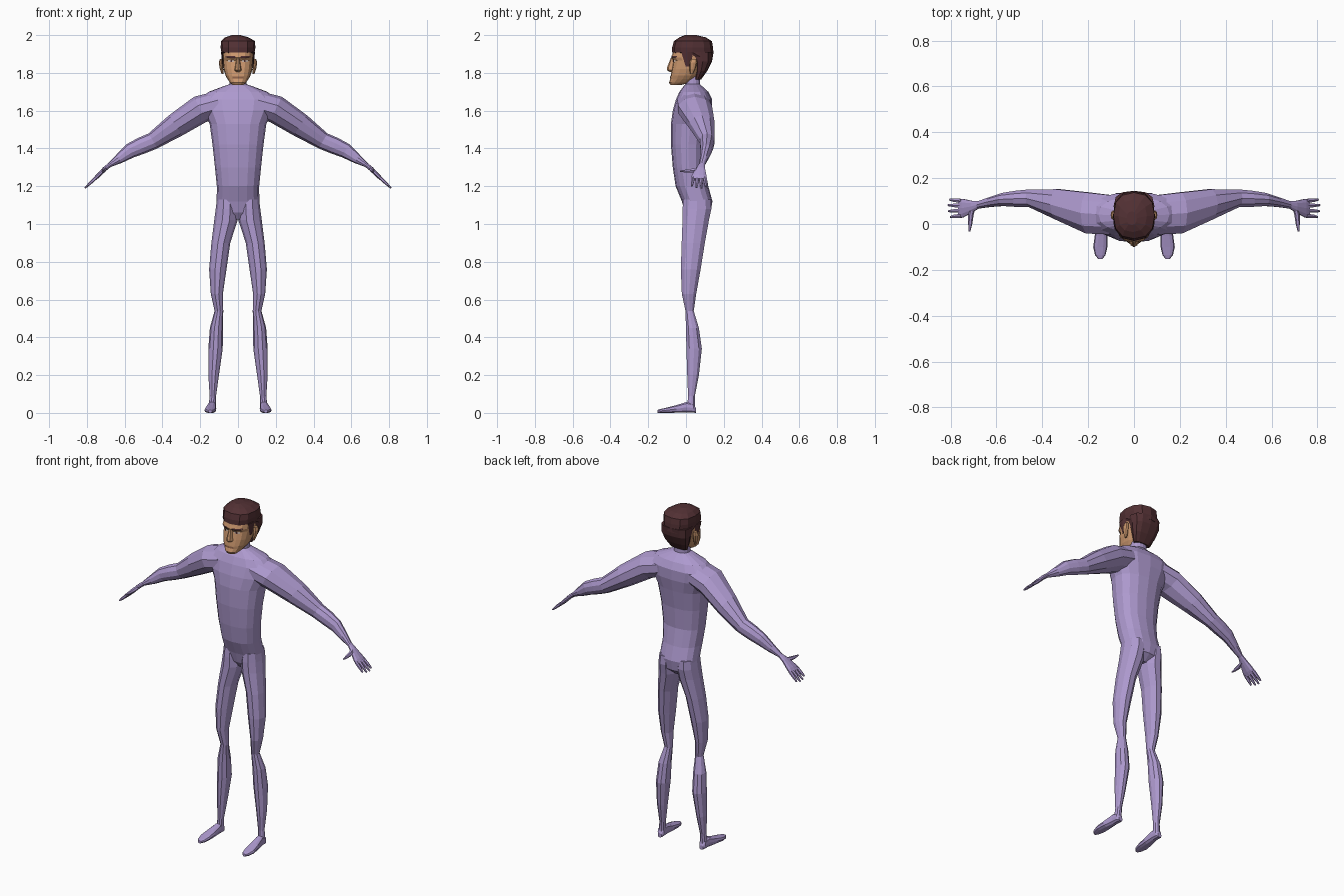
import bpy, bmesh, math
from mathutils import Vector
from mathutils.bvhtree import BVHTree


def material(name, rgb):
    m = bpy.data.materials.new(name)
    m.diffuse_color = (*rgb, 1)
    return m


SUIT = material("lilac suit", (0.42, 0.32, 0.62))
SKIN = material("tan skin", (0.60, 0.31, 0.155))
SHADE = material("brown lips", (0.27, 0.12, 0.065))
HAIR = material("dark brown hair", (0.085, 0.03, 0.034))
WHITE = material("eye white", (0.62, 0.50, 0.42))


def finish(name, bm, mat, mirror):
    bmesh.ops.recalc_face_normals(bm, faces=bm.faces[:])
    me = bpy.data.meshes.new(name)
    bm.to_mesh(me)
    me.materials.append(mat)
    ob = bpy.data.objects.new(name, me)
    bpy.context.collection.objects.link(ob)
    if mirror:
        mod = ob.modifiers.new("mirror", 'MIRROR')
        mod.use_clip = False
        mod.use_mirror_merge = False
    return ob


def loft(name, rings, mat, n=12, p=2.0, mirror=False):
    """Skin a tube through rings given as (centre, half axis u, half axis v)."""
    bm = bmesh.new()
    loops = []
    for c, u, v in rings:
        loop = []
        for i in range(n):
            a = 2 * math.pi * i / n
            ca, sa = math.cos(a), math.sin(a)
            k = math.copysign(abs(ca) ** (2 / p), ca)
            s = math.copysign(abs(sa) ** (2 / p), sa)
            loop.append(bm.verts.new(Vector(c) + Vector(u) * k + Vector(v) * s))
        loops.append(loop)
    for a, b in zip(loops, loops[1:]):
        for i in range(n):
            j = (i + 1) % n
            bm.faces.new((a[i], a[j], b[j], b[i]))
    bm.faces.new(loops[0])
    bm.faces.new(loops[-1])
    return finish(name, bm, mat, mirror)


def stack(name, rows, mat, **kw):
    """Rows of (z, x centre, half width, y front, y back)."""
    return loft(name, [((x, (f + b) / 2, z), (hx, 0, 0), (0, (b - f) / 2, 0))
                       for z, x, hx, f, b in rows], mat, **kw)


def limb(name, rows, mat, **kw):
    """Rows of (x, z, y, half thickness, half width), a path seen from the front."""
    rings = []
    for i, (x, z, y, t, w) in enumerate(rows):
        a, b = rows[max(i - 1, 0)], rows[min(i + 1, len(rows) - 1)]
        d = Vector((b[0] - a[0], 0, b[1] - a[1])).normalized()
        rings.append(((x, y, z), (-d.z * t, 0, d.x * t), (0, w, 0)))
    return loft(name, rings, mat, mirror=True, **kw)


# Torso with the collar and neck
stack("torso", [
    (1.025, 0, 0.03, 0.02, 0.09),
    (1.06, 0, 0.108, -0.005, 0.13),
    (1.12, 0, 0.113, -0.022, 0.14),
    (1.20, 0, 0.112, -0.055, 0.118),
    (1.30, 0, 0.122, -0.07, 0.10),
    (1.42, 0, 0.135, -0.08, 0.107),
    (1.53, 0, 0.15, -0.08, 0.125),
    (1.60, 0, 0.185, -0.07, 0.138),
    (1.66, 0, 0.20, -0.053, 0.138),
    (1.70, 0, 0.155, -0.035, 0.118),
    (1.73, 0, 0.075, -0.012, 0.085),
    (1.74, 0, 0.046, -0.002, 0.075),
    (1.79, 0, 0.045, -0.005, 0.075)], SUIT, n=16, p=2.3)

# Legs
stack("leg", [
    (1.13, 0.060, 0.052, -0.018, 0.135),
    (1.08, 0.060, 0.058, -0.022, 0.138),
    (1.02, 0.064, 0.062, -0.022, 0.125),
    (0.90, 0.091, 0.050, -0.026, 0.103),
    (0.76, 0.107, 0.046, -0.030, 0.080),
    (0.63, 0.112, 0.032, -0.024, 0.056),
    (0.54, 0.101, 0.023, -0.004, 0.042),
    (0.45, 0.114, 0.035, -0.002, 0.070),
    (0.34, 0.119, 0.038, 0.000, 0.086),
    (0.20, 0.129, 0.028, 0.005, 0.070),
    (0.09, 0.133, 0.017, 0.010, 0.048),
    (0.03, 0.136, 0.020, 0.005, 0.048)], SUIT, n=10, mirror=True)

# Feet, lofted from heel to toe: (y, x centre, half width, height)
loft("foot", [((x, y, h / 2), (hx, 0, 0), (0, 0, h / 2)) for y, x, hx, h in [
    (0.052, 0.137, 0.012, 0.025),
    (0.040, 0.137, 0.021, 0.050),
    (0.005, 0.138, 0.022, 0.060),
    (-0.05, 0.143, 0.028, 0.042),
    (-0.10, 0.147, 0.031, 0.029),
    (-0.135, 0.147, 0.023, 0.021),
    (-0.152, 0.147, 0.010, 0.016)]], SUIT, n=10, p=2.6, mirror=True)

# Arms through to the palm
limb("arm", [
    (0.10, 1.635, 0.040, 0.070, 0.090),
    (0.20, 1.607, 0.048, 0.074, 0.094),
    (0.33, 1.522, 0.085, 0.064, 0.070),
    (0.45, 1.440, 0.112, 0.046, 0.041),
    (0.51, 1.415, 0.110, 0.045, 0.037),
    (0.57, 1.388, 0.107, 0.040, 0.030),
    (0.63, 1.345, 0.095, 0.026, 0.022),
    (0.68, 1.312, 0.083, 0.012, 0.017),
    (0.705, 1.292, 0.076, 0.012, 0.026),
    (0.745, 1.252, 0.069, 0.011, 0.042),
    (0.762, 1.235, 0.068, 0.008, 0.043)], SUIT, n=10)

# Fingers and thumb
for i, (y0, y1, tip) in enumerate([(0.101, 0.106, 0.803), (0.080, 0.082, 0.810),
                                   (0.058, 0.056, 0.808), (0.036, 0.030, 0.800)]):
    ym = (y0 + y1) / 2
    limb(f"finger_{i + 1}", [
        (0.752, 1.245, y0, 0.009, 0.010),
        (0.782, 1.217, ym, 0.008, 0.009),
        (tip, 2.0 - tip, y1, 0.004, 0.005)], SUIT, n=6)
loft("thumb", [((x, y, z), (r, 0, 0), (0, 0, r)) for x, y, z, r in [
    (0.702, 0.075, 1.293, 0.011), (0.712, 0.035, 1.283, 0.012),
    (0.714, 0.0, 1.280, 0.009), (0.717, -0.032, 1.280, 0.004)]],
     SUIT, n=6, mirror=True)

# Head
head = stack("head", [
    (1.735, 0, 0.028, -0.082, -0.030),
    (1.748, 0, 0.042, -0.090, 0.020),
    (1.768, 0, 0.056, -0.083, 0.050),
    (1.785, 0, 0.066, -0.081, 0.065),
    (1.82, 0, 0.076, -0.075, 0.090),
    (1.865, 0, 0.081, -0.066, 0.11),
    (1.882, 0, 0.082, -0.079, 0.12),
    (1.90, 0, 0.082, -0.072, 0.12),
    (1.95, 0, 0.078, -0.055, 0.12)], SKIN, n=16, p=2.5)

# Nose and ears
stack("nose", [
    (1.806, 0, 0.013, -0.088, -0.05),
    (1.815, 0, 0.020, -0.101, -0.05),
    (1.828, 0, 0.016, -0.101, -0.05),
    (1.880, 0, 0.008, -0.080, -0.05)], SKIN, n=8)
stack("ear", [
    (1.795, 0.082, 0.005, 0.022, 0.038),
    (1.820, 0.087, 0.009, 0.018, 0.050),
    (1.855, 0.091, 0.011, 0.018, 0.060),
    (1.874, 0.089, 0.007, 0.026, 0.056)], SKIN, n=8, mirror=True)

# Hair: the cap, then the part down the back of the head
stack("hair_cap", [
    (1.885, 0, 0.086, 0.010, 0.143),
    (1.908, 0, 0.088, -0.074, 0.145),
    (1.935, 0, 0.092, -0.073, 0.143),
    (1.968, 0, 0.090, -0.064, 0.137),
    (1.988, -0.006, 0.062, -0.035, 0.105),
    (2.0, -0.010, 0.022, -0.005, 0.055)], HAIR, n=12, p=2.4)
stack("hair_back", [
    (1.765, 0, 0.052, 0.045, 0.080),
    (1.81, 0, 0.074, 0.048, 0.112),
    (1.86, 0, 0.087, 0.040, 0.138),
    (1.91, 0, 0.089, 0.010, 0.145)], HAIR, n=12, p=2.6)
stack("sideburn", [
    (1.835, 0.078, 0.004, -0.002, 0.020),
    (1.91, 0.084, 0.006, -0.025, 0.040)], HAIR, n=4, mirror=True)

# Painted face details, laid on the head surface as thin strips
hbm = bmesh.new()
hbm.from_mesh(head.data)
tree = BVHTree.FromBMesh(hbm)


def strip(name, x0, x1, z0, z1, mat, lift, slope=0.0, mirror=True):
    bm = bmesh.new()
    cols = []
    for i in range(7):
        t = i / 6
        x = x0 + (x1 - x0) * t
        col = []
        for z in (z0 + slope * t, z1 + slope * t):
            hit = tree.ray_cast(Vector((x, -1, z)), Vector((0, 1, 0)))[0]
            col.append(bm.verts.new((x, (hit.y if hit else -0.05) - lift, z)))
        cols.append(col)
    for a, b in zip(cols, cols[1:]):
        bm.faces.new((a[0], b[0], b[1], a[1]))
    return finish(name, bm, mat, mirror)


strip("eyebrow", 0.014, 0.066, 1.879, 1.888, HAIR, 0.003, 0.002)
strip("eye", 0.020, 0.052, 1.857, 1.867, WHITE, 0.003)
strip("pupil", 0.031, 0.041, 1.857, 1.867, HAIR, 0.005)
strip("mouth", -0.028, 0.028, 1.770, 1.780, SHADE, 0.003, mirror=False)
hbm.free()
